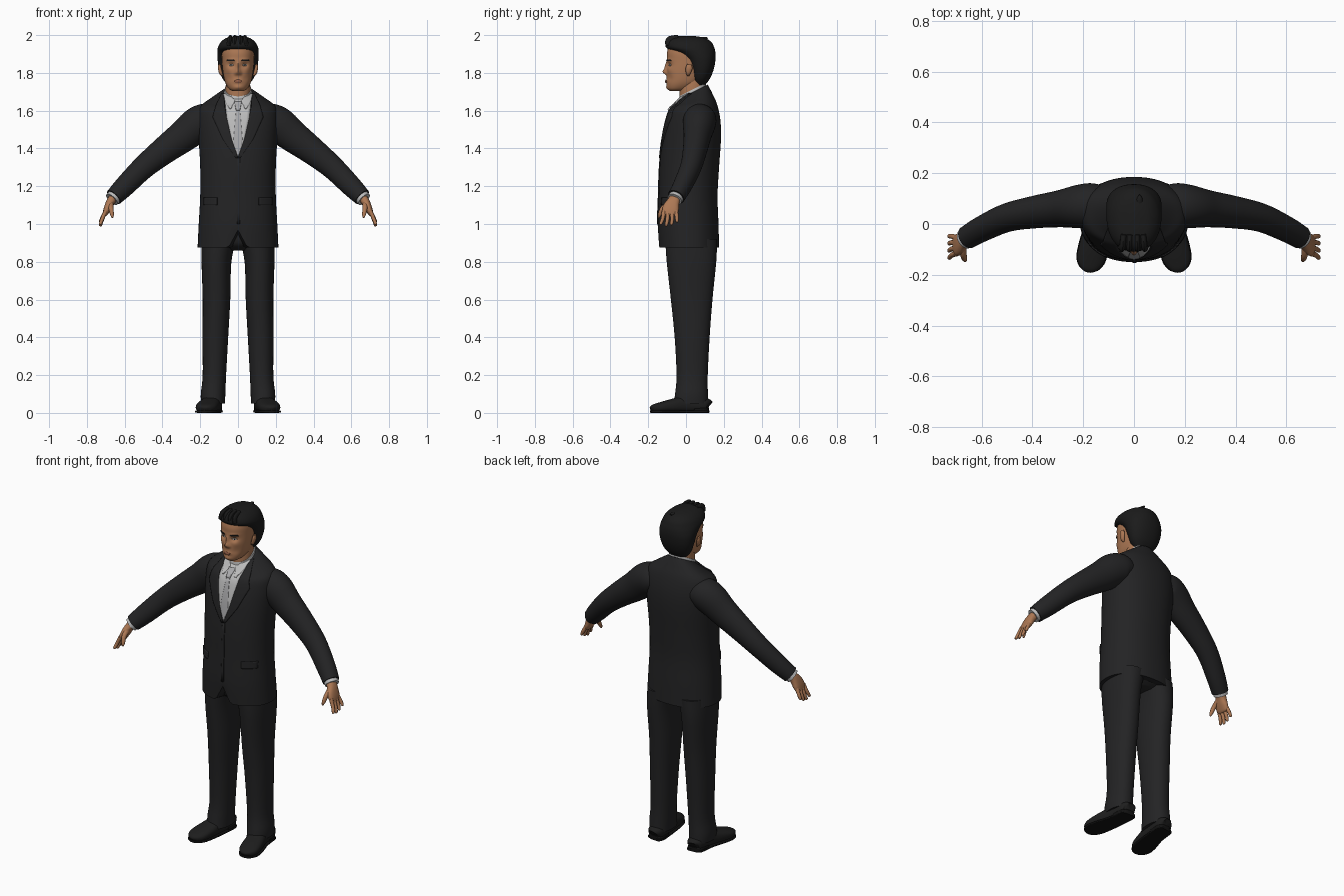
import bpy, math
from mathutils import Vector
from mathutils.bvhtree import BVHTree

if "Cube" in bpy.data.objects:
    bpy.data.objects.remove(bpy.data.objects["Cube"])

parts = []


def material(name, r, g, b):
    mat = bpy.data.materials.new(name)
    mat.use_nodes = True
    mat.diffuse_color = (r, g, b, 1)
    shader = next(n for n in mat.node_tree.nodes if n.type == "BSDF_PRINCIPLED")
    shader.inputs["Base Color"].default_value = (r, g, b, 1)
    shader.inputs["Roughness"].default_value = .8
    return mat


suit = material("charcoal_suit", .017, .017, .018)
leather = material("black_leather", .013, .013, .013)
rubber = material("sole_black", .006, .006, .006)
hair_dark = material("dark_hair", .011, .011, .011)
skin = material("warm_skin", .42, .19, .09)
lip = material("lip_brown", .3, .115, .065)
white = material("shirt_grey", .5, .5, .5)
silver = material("tie_grey", .4, .4, .41)
eye_white = material("eye_white", .5, .46, .42)


def make(name, verts, faces, mat):
    mesh = bpy.data.meshes.new(name)
    mesh.from_pydata(verts, [], faces)
    mesh.materials.append(mat)
    obj = bpy.data.objects.new(name, mesh)
    bpy.context.scene.collection.objects.link(obj)
    parts.append(obj)
    return obj


def smooth(rows, steps):
    """Catmull-Rom interpolation of tuples."""
    out = []
    for i in range(len(rows) - 1):
        quad = zip(rows[max(i - 1, 0)], rows[i], rows[i + 1], rows[min(i + 2, len(rows) - 1)])
        quad = list(quad)
        for s in range(steps):
            t = s / steps
            out.append([b + t * ((c - a) / 2 + t * (a - 2.5 * b + 2 * c - d / 2
                        + t * (1.5 * (b - c) + (d - a) / 2))) for a, b, c, d in quad])
    return out + [list(rows[-1])]


def unit_ring(count, power):
    for k in range(count):
        angle = math.tau * k / count
        c, s = math.cos(angle), math.sin(angle)
        yield (math.copysign(abs(c) ** (2 / power), c), math.copysign(abs(s) ** (2 / power), s))


def skin_rings(name, rings, mat, edit=None):
    """Joins rings into a closed body with fan caps."""
    n = len(rings[0])
    verts = [edit(v) if edit else v for ring in rings for v in ring]
    faces = [(r * n + k, r * n + (k + 1) % n, (r + 1) * n + (k + 1) % n, (r + 1) * n + k)
             for r in range(len(rings) - 1) for k in range(n)]
    last = len(verts) - n
    for start, flip in ((0, True), (last, False)):
        verts.append(sum(verts[start:start + n], Vector()) / n)
        for k in range(n):
            a, b = start + k, start + (k + 1) % n
            faces.append((b, a, len(verts) - 1) if flip else (a, b, len(verts) - 1))
    return make(name, verts, faces, mat)


def loft(name, rows, mat, power=2.2, count=48, steps=5, edit=None, side=1):
    """Rows: z, half width, front y, back y, tilt, centre x."""
    rings = []
    for z, w, front, back, tilt, cx in smooth([tuple(r) + (0,) * (6 - len(r)) for r in rows], steps):
        mid, depth = (front + back) / 2, (back - front) / 2
        rings.append([Vector((side * (cx + w * c), mid + depth * s, z + tilt * depth * s))
                      for c, s in unit_ring(count, power)])
    return skin_rings(name, rings, mat, edit)


def tube(name, rows, mat, axis=(0, 1, 0), power=2, count=24, steps=5, side=1):
    """Rows: x, y, z, radius along axis, radius across it."""
    path = smooth(rows, steps)
    rings = []
    for i, row in enumerate(path):
        before, after = path[max(i - 1, 0)], path[min(i + 1, len(path) - 1)]
        t = (Vector(after[:3]) - Vector(before[:3])).normalized()
        a = Vector(axis)
        a = (a - t * a.dot(t)).normalized()
        b = t.cross(a)
        ring = [Vector(row[:3]) + a * c * row[3] + b * s * row[4] for c, s in unit_ring(count, power)]
        rings.append([Vector((side * v.x, v.y, max(v.z, 0))) for v in ring])
    return skin_rings(name, rings, mat)


def plate(name, base, rows, mat, thick=.006, side=1):
    """Thin plate laid on the front of a body; rows: z, inner x, outer x."""
    tree = BVHTree.FromPolygons([v.co for v in base.data.vertices],
                                [tuple(p.vertices) for p in base.data.polygons])
    verts, fine, cols = [], [], 9
    for p, q in zip(rows, rows[1:]):
        fine += [[u + (v - u) * s / 6 for u, v in zip(p, q)] for s in range(6)]
    for z, x0, x1 in fine + [rows[-1]]:
        for k in range(cols):
            x = side * (x0 + (x1 - x0) * k / (cols - 1))
            hit = tree.ray_cast(Vector((x, -1, z)), Vector((0, 1, 0)))[0]
            hit = hit or tree.find_nearest(Vector((x, 0, z)))[0]
            verts.append(hit + Vector((0, -.001, 0)))
    faces = [(r * cols + k, r * cols + k + 1, (r + 1) * cols + k + 1, (r + 1) * cols + k)
             for r in range(len(fine)) for k in range(cols - 1)]
    obj = make(name, verts, faces, mat)
    mod = obj.modifiers.new("thickness", "SOLIDIFY")
    mod.thickness, mod.offset = thick, 0
    return obj


# Jacket body with a notch at the front of the hem
def hem_notch(v):
    if v.y < 0 and v.z < 1 and abs(v.x) < .05:
        v.z += (1 - abs(v.x) / .05) * (1 - v.z) * .75
    return v


jacket = loft("jacket_body", [
    (.875, .214, -.145, .175), (1, .208, -.15, .172), (1.15, .2, -.145, .167),
    (1.3, .2, -.14, .175), (1.45, .208, -.125, .185), (1.55, .212, -.105, .182),
    (1.62, .2, -.085, .165, .1), (1.66, .145, -.06, .14, .3), (1.7, .076, -.035, .115, .5)],
    suit, count=72, edit=hem_notch)

# Shirt, tie and jacket trim
plate("shirt_front", jacket, [(1.69, -.074, .074), (1.55, -.058, .058), (1.45, -.034, .034),
                              (1.36, -.002, .002)], white, .005)
plate("tie_blade", jacket, [(1.605, -.01, .01), (1.45, -.023, .023), (1.41, -.019, .019),
                            (1.365, -.002, .002)], silver, .009)
plate("tie_knot", jacket, [(1.645, -.019, .019), (1.6, -.011, .011)], silver, .018)
plate("jacket_front_edge", jacket, [(1.36, -.006, .01), (1, -.006, .01)], suit, .006)
loft("shirt_collar", [(1.64, .086, -.05, .115, .4), (1.68, .077, -.04, .108, .5),
                      (1.712, .071, -.034, .104, .5)], white)
for side, label in ((1, "left_"), (-1, "right_")):
    plate(label + "lapel", jacket, [(1.69, .073, .085), (1.62, .07, .118), (1.565, .06, .132),
                                    (1.45, .034, .08), (1.35, 0, .012)], suit, .012, side)
    plate(label + "collar_tip", jacket, [(1.685, .05, .075), (1.65, .016, .068),
                                         (1.61, .036, .046)], white, .014, side)
    plate(label + "pocket_flap", jacket, [(1.14, .11, .18), (1.1, .11, .18)], suit, .009, side)

# Trousers
loft("trouser_seat", [(.86, .07, -.05, .11), (.9, .17, -.1, .16), (1, .19, -.11, .15)], suit)
for side, label in ((1, "left_"), (-1, "right_")):
    loft(label + "trouser_leg", [
        (.05, .063, -.065, .118, 0, .132), (.1, .065, -.058, .116, 0, .132),
        (.2, .062, -.05, .115, 0, .125), (.4, .068, -.06, .125, 0, .12),
        (.6, .073, -.08, .14, 0, .114), (.8, .079, -.102, .16, 0, .114),
        (.92, .092, -.11, .165, 0, .1)], suit, side=side)

    # Shoes
    shoe = [(.13, .12, .035, .025, .03), (.13, .1, .042, .046, .038), (.14, 0, .045, .05, .045),
            (.157, -.08, .036, .057, .036), (.17, -.14, .028, .055, .027),
            (.176, -.175, .023, .036, .02), (.178, -.187, .018, .012, .01)]
    tube(label + "shoe", shoe, leather, (1, 0, 0), 2.5, 32, side=side)
    tube(label + "sole", [(x, y, .007, r + .003, .007) for x, y, z, r, h in shoe],
         rubber, (1, 0, 0), 5, 32, side=side)
    tube(label + "heel", [(x, y, .014, r, .014) for x, y, z, r, h in shoe[:2]]
         + [(.135, .04, .014, .048, .014)], rubber, (1, 0, 0), 5, 32, side=side)

    # Sleeves and cuffs
    tube(label + "sleeve", [
        (.13, .075, 1.55, .08, .07), (.17, .073, 1.548, .088, .09), (.22, .068, 1.522, .085, .094),
        (.29, .06, 1.465, .073, .085), (.39, .047, 1.39, .064, .073), (.5, .025, 1.3, .056, .062),
        (.6, -.02, 1.2, .05, .055), (.657, -.053, 1.142, .046, .047)], suit, count=40, side=side)
    tube(label + "shirt_cuff", [(.62, -.03, 1.18, .04, .04), (.668, -.06, 1.13, .04, .039)],
         white, side=side)

    # Hands
    tube(label + "palm", [(.645, -.047, 1.155, .03, .025), (.672, -.065, 1.122, .032, .023),
                          (.69, -.08, 1.085, .043, .02), (.703, -.085, 1.055, .04, .014),
                          (.708, -.086, 1.045, .03, .008)], skin, power=2.4, side=side)
    for i, finger in enumerate(("index", "middle", "ring", "little")):
        y = -.117 + .021 * i
        drop = (.058, .066, .06, .045)[i]
        spread = (y + .085) * .35
        tube(label + finger + "_finger", [
            (.7, y, 1.07, .011, .011), (.717, y + spread / 2, 1.06 - drop / 2, .01, .01),
            (.728, y + spread - .005, 1.06 - drop, .008, .008),
            (.73, y + spread - .006, 1.054 - drop, .003, .003)], skin, count=14, side=side)
    tube(label + "thumb", [(.675, -.085, 1.11, .016, .016), (.672, -.122, 1.082, .014, .013),
                           (.667, -.139, 1.05, .01, .01), (.664, -.145, 1.033, .004, .004)],
         skin, count=14, side=side)


# Head: soft bumps shape the face (x, z, spread x, spread z, push)
bumps = [(0, 1.806, .013, .014, -.022), (0, 1.835, .008, .022, -.012), (.013, 1.797, .008, .008, -.006),
         (.036, 1.842, .018, .012, .012), (.035, 1.868, .025, .008, -.004), (0, 1.755, .02, .008, -.006),
         (0, 1.723, .022, .012, -.006), (.05, 1.815, .018, .018, -.004), (.045, 1.77, .02, .02, .004)]


def sculpt(v):
    if v.y < 0:
        v.y += sum(p * math.exp(-((abs(v.x) - x) / sx) ** 2 - ((v.z - z) / sz) ** 2)
                   for x, z, sx, sz, p in bumps)
    return v


head = loft("head", [(1.704, .03, -.085, -.01), (1.718, .05, -.097, .03), (1.75, .068, -.102, .08),
                     (1.8, .079, -.101, .11), (1.86, .085, -.1, .135), (1.91, .086, -.1, .138),
                     (1.95, .075, -.085, .12), (1.975, .04, -.05, .08)],
            skin, 2.3, 112, 9, sculpt)
loft("neck", [(1.6, .07, -.03, .105), (1.67, .066, -.034, .1), (1.73, .065, -.035, .1),
              (1.8, .06, -.03, .1)], skin)

# Hair cap with swept back hairline and small locks
loft("hair", [(1.735, .052, .045, .1), (1.77, .082, .03, .127), (1.82, .1, .018, .147),
              (1.87, .108, -.005, .156), (1.905, .109, -.05, .156), (1.932, .107, -.103, .15),
              (1.962, .092, -.106, .135), (1.985, .062, -.085, .1), (1.995, .02, -.04, .045)],
     hair_dark, 2.2, 64)
for i, x in enumerate((-.05, -.02, .015, .045)):
    tube("hair_lock_" + str(i + 1), [(x, -.09, 1.945, .012, .018), (x * .9, -.085, 1.972, .012, .022),
                                     (x * .8, -.04, 1.985, .012, .016)], hair_dark, (1, 0, 0), count=12)
tube("crown_tuft", [(.02, .08, 1.97, .02, .02), (.022, .1, 1.982, .012, .01),
                    (.022, .115, 1.985, .003, .003)], hair_dark, (1, 0, 0), count=12)

# Facial details
plate("lips", head, [(1.763, -.006, .006), (1.756, -.021, .021), (1.747, -.012, .012)], lip, .005)
for side, label in ((1, "left_"), (-1, "right_")):
    plate(label + "eye", head, [(1.847, .03, .042), (1.842, .022, .05), (1.837, .03, .042)],
          eye_white, .004, side)
    plate(label + "iris", head, [(1.847, .033, .039), (1.837, .033, .039)], hair_dark, .006, side)
    plate(label + "eyebrow", head, [(1.87, .022, .055), (1.864, .018, .058)], hair_dark, .006, side)
    tube(label + "ear", [(.082, .012, 1.785, .006, .004), (.091, .012, 1.8, .013, .009),
                         (.097, .016, 1.825, .018, .009), (.098, .018, 1.845, .012, .006)],
         skin, count=16, side=side)

# Smooth shading with sharp edges kept
bpy.ops.object.select_all(action="DESELECT")
for obj in parts:
    obj.select_set(True)
bpy.context.view_layer.objects.active = parts[0]
bpy.ops.object.shade_smooth_by_angle(angle=math.radians(45))
